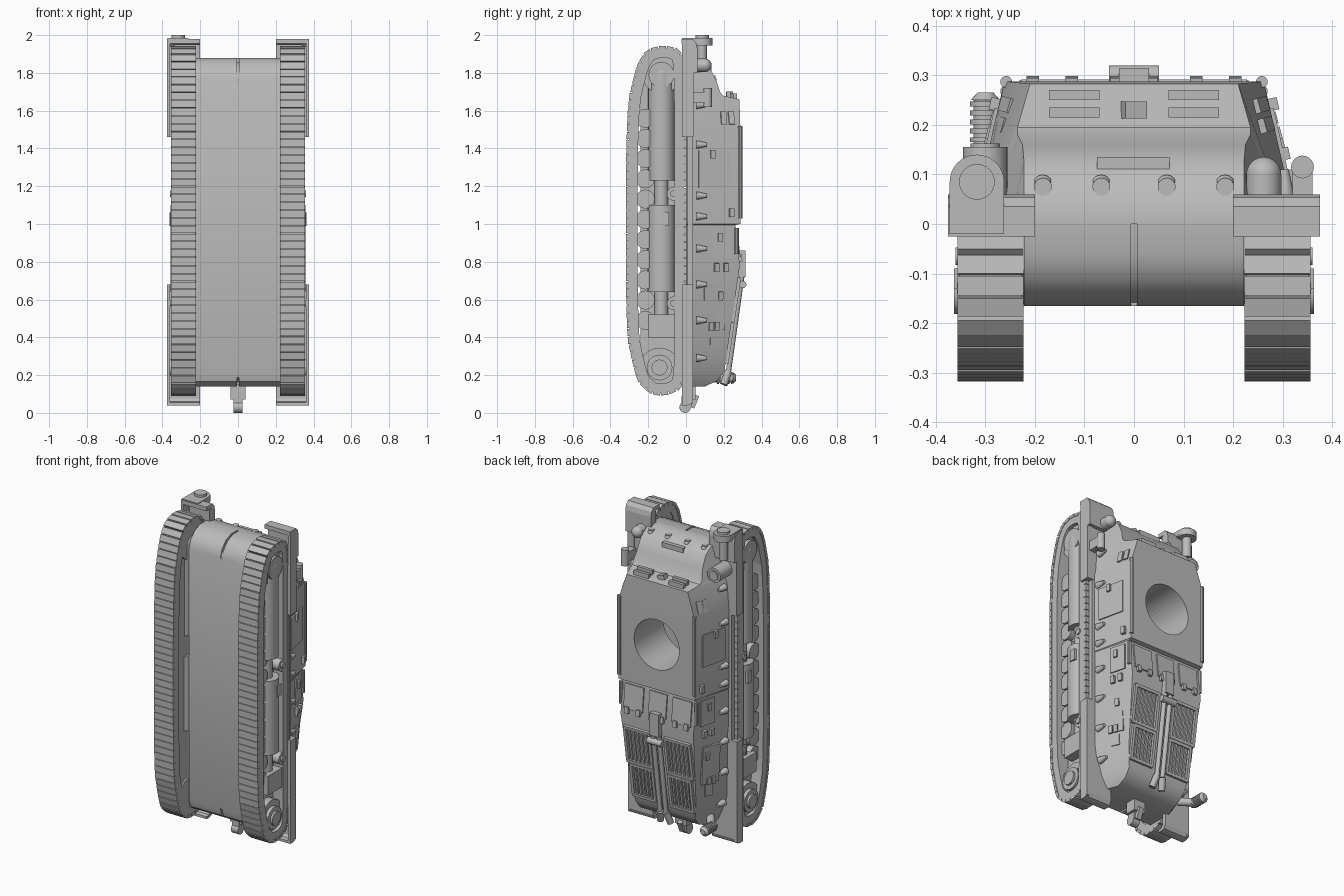
import bpy, bmesh, math
from mathutils import Vector, Matrix

cube = bpy.data.objects.get("Cube")
if cube:
    bpy.data.objects.remove(cube)

GREY = (0.5, 0.5, 0.5, 1)
mat = bpy.data.materials.new("plain grey")
mat.use_nodes = True
mat.diffuse_color = GREY
mat.node_tree.nodes["Principled BSDF"].inputs["Base Color"].default_value = GREY


def box(bm, c, s, m=Matrix()):
    bmesh.ops.create_cube(bm, size=1, matrix=Matrix.Translation(c) @ m.to_4x4() @ Matrix.Diagonal((*s, 1)))


def span(bm, x, y, z):
    box(bm, [(a[0] + a[1]) / 2 for a in (x, y, z)], [a[1] - a[0] for a in (x, y, z)])


def rod(bm, a, b, r, r2=None, n=20):
    a, b = Vector(a), Vector(b)
    rot = (b - a).to_track_quat('Z', 'Y').to_matrix().to_4x4()
    bmesh.ops.create_cone(bm, cap_ends=True, segments=n, radius1=r, radius2=r if r2 is None else r2,
                          depth=(b - a).length, matrix=Matrix.Translation((a + b) / 2) @ rot)


def ball(bm, c, r, n=14):
    bmesh.ops.create_uvsphere(bm, u_segments=n, v_segments=n // 2, radius=r, matrix=Matrix.Translation(c))


def loft(bm, rings):
    rows = [[bm.verts.new(p) for p in ring] for ring in rings]
    for a, b in zip(rows, rows[1:]):
        for i in range(len(a)):
            j = (i + 1) % len(a)
            bm.faces.new((a[i], a[j], b[j], b[i]))
    bm.faces.new(rows[0][::-1])
    bm.faces.new(rows[-1])


def finish(name, bm, mirror=False, smooth=True):
    bmesh.ops.recalc_face_normals(bm, faces=bm.faces)
    if bm.calc_volume(signed=True) < 0:
        bmesh.ops.reverse_faces(bm, faces=bm.faces)
    me = bpy.data.meshes.new(name)
    bm.to_mesh(me)
    bm.free()
    me.materials.append(mat)
    ob = bpy.data.objects.new(name, me)
    bpy.context.collection.objects.link(ob)
    if mirror:
        ob.modifiers.new("Mirror", 'MIRROR').use_mirror_merge = False
    if smooth:
        bpy.ops.object.select_all(action='DESELECT')
        bpy.context.view_layer.objects.active = ob
        ob.select_set(True)
        bpy.ops.object.shade_smooth_by_angle(angle=math.radians(32))
    return ob


# Upper hull sections: z, deck y, half width at deck, half width at base
SECT = [(.14, .1, .2, .24), (.17, .165, .2, .26), (.22, .203, .205, .285), (.33, .219, .222, .325), (.78, .285, .25, .328),
        (.995, .262, .258, .328), (1.0, .288, .262, .328), (1.5, .288, .262, .328), (1.66, .283, .21, .315),
        (1.68, .195, .235, .305), (1.7, .18, .235, .3), (1.76, .16, .225, .275), (1.83, .125, .222, .25),
        (1.865, .075, .222, .235), (1.88, .02, .222, .224)]
BASE = 0.0


def section(z):
    for a, b in zip(SECT, SECT[1:]):
        if a[0] <= z <= b[0]:
            t = (z - a[0]) / (b[0] - a[0])
            return [p + (q - p) * t for p, q in zip(a, b)]


def side_plate(bm, y, z, dy, dz, t=0.012):
    def surf(y, z):
        _, top, wt, wb = section(z)
        return Vector((wb + (wt - wb) * (y - BASE) / (top - BASE), y, z))
    p = surf(y, z)
    u = (surf(y + .01, z) - p).normalized()
    n = u.cross(surf(y, z + .01) - p).normalized()
    box(bm, p, (t * 2, dy, dz), Matrix((n, u, n.cross(u))).transposed())


def deck_plate(bm, x, z, dx, dz, t=0.01):
    y0, y1 = section(z - .005)[1], section(z + .005)[1]
    m = Matrix.Rotation(-math.atan2(y1 - y0, .01), 3, 'X')
    box(bm, (x, (y0 + y1) / 2, z), (dx, t * 2, dz), m)


# Upper hull with its turret ring opening
bm = bmesh.new()
loft(bm, [[(-wb, BASE, z), (wb, BASE, z), (wt, y, z), (-wt, y, z)] for z, y, wt, wb in SECT])
hull = finish("upper_hull", bm)
bm = bmesh.new()
rod(bm, (0, -.04, 1.28), (0, .5, 1.28), .155, n=48)
cutter = finish("ring_cutter", bm, smooth=False)
cutter.hide_render = True
cut = hull.modifiers.new("Ring", 'BOOLEAN')
cut.operation, cut.object, cut.solver = 'DIFFERENCE', cutter, 'EXACT'
deps = bpy.context.evaluated_depsgraph_get()
hull.data = bpy.data.meshes.new_from_object(hull.evaluated_get(deps))
hull.modifiers.clear()
bpy.data.objects.remove(cutter)

# Lower hull: two halves around a recessed centre seam, notched below the ring
LOWER = [(-.165, .21), (-.152, .165), (-.12, .14), (.02, .14), (.02, 1.05), (-.05, 1.05), (-.05, 1.51), (.02, 1.51),
         (.02, 1.88), (-.06, 1.88), (-.11, 1.86), (-.147, 1.82), (-.165, 1.77)]
bm = bmesh.new()
for s in (-1, 1):
    loft(bm, [[(s * x, y, z) for y, z in LOWER] for x in (.006, .222)])
loft(bm, [[(x, y, 1.01 + (z - 1.01) * .975) for y, z in LOWER] for x in (-.006, .006)])
span(bm, (-.006, .006), (-.165, -.1), (.26, 1.77))
finish("lower_hull", bm)

# Tracks: rounded loop with evenly spaced pads
path = [Vector(p) for p in [(-.306, .43), (-.306, 1.6), (-.25, 1.84), (-.2, 1.915), (-.12, 1.935), (-.035, 1.915), (-.01, 1.82),
                            (-.01, .24), (-.03, .14), (-.1, .104), (-.18, .107), (-.245, .17), (-.27, .26)]]
for _ in range(2):
    path = [a.lerp(b, t) for a, b in zip(path, path[1:] + path[:1]) for t in (.2, .8)]
count = len(path)
bm = bmesh.new()
rows = []
for i, p in enumerate(path):
    d = (path[(i + 1) % count] - path[i - 1]).normalized()
    n = Vector((-d.y, d.x))
    rows.append([bm.verts.new((x, *(p - n * o))) for x, o in ((.226, 0), (.353, 0), (.353, .05), (.226, .05))])
for a, b in zip(rows, rows[1:] + rows[:1]):
    for k in range(4):
        bm.faces.new((a[k], a[(k + 1) % 4], b[(k + 1) % 4], b[k]))
step, carry = .0415, 0
for a, b in zip(path, path[1:] + path[:1]):
    d = b - a
    n = Vector((-d.y, d.x)).normalized()
    while carry < d.length:
        c = a + d.normalized() * carry + n * .003
        box(bm, (.2895, *c), (.133, .038, .018), Matrix.Rotation(math.atan2(d.y, d.x), 3, 'X'))
        carry += step
    carry -= d.length
finish("tracks", bm, mirror=True, smooth=False)

# Running gear between the track runs
bm = bmesh.new()
span(bm, (.24, .285), (-.24, -.01), (.3, 1.75))
finish("inner_side_wall", bm, mirror=True, smooth=False)
bm = bmesh.new()
for i in range(11):
    rod(bm, (.24, -.215, .49 + .107 * i), (.32, -.215, .49 + .107 * i), .05)
for y, z, r in ((-.13, 1.79, .1), (-.14, .24, .105)):
    rod(bm, (.23, y, z), (.33, y, z), r, n=32)
    rod(bm, (.33, y, z), (.35, y, z), .068, n=24)
rod(bm, (.345, -.14, .24), (.363, -.14, .24), .042)
for z in (1.16, .58):
    rod(bm, (.25, -.065, z), (.35, -.065, z), .036)
    rod(bm, (.35, -.065, z), (.36, -.065, z), .018)
finish("wheels", bm, mirror=True)
bm = bmesh.new()
rod(bm, (.285, -.13, 1.23), (.285, -.13, 1.79), .07, n=28)
ball(bm, (.285, -.13, 1.79), .07, 20)
rod(bm, (.285, -.13, .64), (.285, -.13, 1.1), .073, n=28)
rod(bm, (.285, -.13, .45), (.285, -.13, 1.3), .036)
span(bm, (.24, .345), (-.2, -.06), (.4, .52))
span(bm, (.34, .363), (-.13, -.09), (.99, 1.06))
finish("suspension_tubes", bm, mirror=True)

# Fenders with curled end guards
GUARD = [(.03, 1.8), (.06, 1.8), (.06, 1.93), (.053, 1.96), (.035, 1.98), (-.025, 1.98), (-.025, 1.955), (.015, 1.955), (.03, 1.94)]
REAR = [(.01, .2), (.036, .2), (.036, .07), (.025, .045), (.005, .04), (-.022, .04), (-.022, .055), (0, .06), (.01, .075)]
bm = bmesh.new()
span(bm, (.2, .338), (.008, .036), (.18, 1.95))
for prof in (GUARD, REAR):
    loft(bm, [[(x, y, z) for y, z in prof] for x in (.2, .375)])
span(bm, (.36, .375), (-.022, .036), (.05, .68))
span(bm, (.33, .365), (.01, .036), (.1, .68))
span(bm, (.36, .375), (-.022, .04), (1.46, 1.965))
span(bm, (.33, .365), (.01, .04), (1.46, 1.9))
finish("fenders", bm, mirror=True, smooth=False)

# Side hatches, hinges, rails and bolts
bm = bmesh.new()
for y, z, dy, dz in ((.15, 1.29, .17, .2), (.19, .9, .1, .16), (.15, .56, .12, .24), (.24, 1.56, .03, .07),
                     (.2, 1.56, .03, .07), (.15, .4, .05, .08)):
    side_plate(bm, y, z, dy, dz, .007)
for y, z in ((.24, 1.06), (.14, 1.37), (.18, .93), (.16, .77), (.21, .77), (.18, .62), (.13, .46), (.16, .46)):
    side_plate(bm, y, z, .025, .045, .018)
finish("side_plates", bm, mirror=True, smooth=False)
bm = bmesh.new()
for z in (.29, .49, .68, .87, 1.04, 1.15, 1.42, 1.63):
    x = section(z)[3] - .015
    rod(bm, (x, .055, z), (x, .11, z), .022, .01, 12)
for x in (.066, .184):
    for z, d in ((1.85, 1), (.16, -1)):
        rod(bm, (x, .075, z - .02 * d), (x, .075, z + .02 * d), .018)
        ball(bm, (x, .08, z), .02)
for a, b, y in ((1.03, 1.52, .287), (.84, .98, .268)):
    rod(bm, (.258, y, a), (.258, y, b), .012, n=10)
finish("bolts_and_rails", bm, mirror=True)

# Front plate fittings
bm = bmesh.new()
for y in (.225, .26):
    span(bm, (.07, .172), (y - .01, y + .01), (1.65, 1.69 + (.26 - y) * .3))
finish("vision_slits", bm, mirror=True, smooth=False)
bm = bmesh.new()
span(bm, (-.075, .072), (.11, .135), (1.79, 1.84))
box(bm, (0, .23, 1.68), (.045, .035, .03), Matrix.Rotation(.3, 3, 'Y'))
finish("front_fittings", bm, smooth=False)

# Engine deck: hatches, louvred grilles and hinges
bm = bmesh.new()
for x, w in ((0, .12), (.165, .13), (-.165, .13)):
    deck_plate(bm, x, .9, w, .15, .008)
    for s in (-1, 1):
        deck_plate(bm, x + s * w * .3, .82, .025, .04, .016)
finish("deck_hatches", bm, smooth=False)
bm = bmesh.new()
for z, h, x1 in ((.6, .22, .222), (.37, .2, .205)):
    w = x1 - .055
    for e in (-1, 1):
        deck_plate(bm, .055 + w / 2, z + e * h / 2, w + .012, .018, .016)
    for i in range(7):
        edge = i in (0, 6)
        deck_plate(bm, .055 + w * i / 6, z, .018 if edge else .012, h, .016 if edge else .011)
finish("engine_grilles", bm, mirror=True, smooth=False)

# Folded travel lock along the deck centre
bm = bmesh.new()
for s in (-1, 1):
    rod(bm, (s * .02, .295, .72), (s * .02, .225, .22), .014, n=12)
    rod(bm, (s * .02, .225, .22), (s * .035, .2, .15), .02, n=12)
rod(bm, (-.05, .3, .68), (.05, .3, .68), .02)
span(bm, (-.03, .03), (.27, .315), (.72, .86))
finish("travel_lock", bm)

# Rear tow hook
bm = bmesh.new()
span(bm, (-.04, .04), (-.02, .05), (.07, .15))
rod(bm, (-.024, -.005, .03), (.024, -.005, .03), .03)
span(bm, (-.024, .024), (-.025, .03), (.03, .09))
box(bm, (0, .045, .06), (.03, .025, .07), Matrix.Rotation(-.4, 3, 'X'))
finish("tow_hook", bm)

# Lamps at the front, one kind on each side
bm = bmesh.new()
rod(bm, (-.317, .085, 1.945), (-.317, .085, 1.985), .055, n=32)
span(bm, (-.372, -.262), (-.02, .085), (1.955, 1.985))
rod(bm, (-.317, .085, 1.98), (-.317, .085, 2.0), .036, n=24)
rod(bm, (-.317, .085, 1.82), (-.317, .085, 1.96), .026)
rod(bm, (-.3, .03, 1.74), (-.3, .155, 1.74), .045, n=24)
rod(bm, (-.3, .155, 1.74), (-.3, .162, 1.74), .03, n=24)
finish("drum_lamp", bm)
bm = bmesh.new()
rod(bm, (.262, .03, 1.84), (.262, .1, 1.84), .036, n=24)
ball(bm, (.262, .1, 1.84), .036, 18)
rod(bm, (.34, .115, 1.62), (.34, .115, 1.72), .023)
span(bm, (.32, .36), (.03, .115), (1.64, 1.7))
finish("dome_lamp", bm)

# Ribbed outlet at the rear corner
bm = bmesh.new()
rod(bm, (-.24, .1, .2), (-.3, .18, .185), .024)
rod(bm, (-.3, .15, .185), (-.3, .25, .185), .024)
for i in range(5):
    y = .165 + i * .018
    rod(bm, (-.3, y, .185), (-.3, y + .01, .185), .031)
rod(bm, (-.3, .25, .185), (-.3, .265, .185), .03, .016)
finish("ribbed_outlet", bm)
